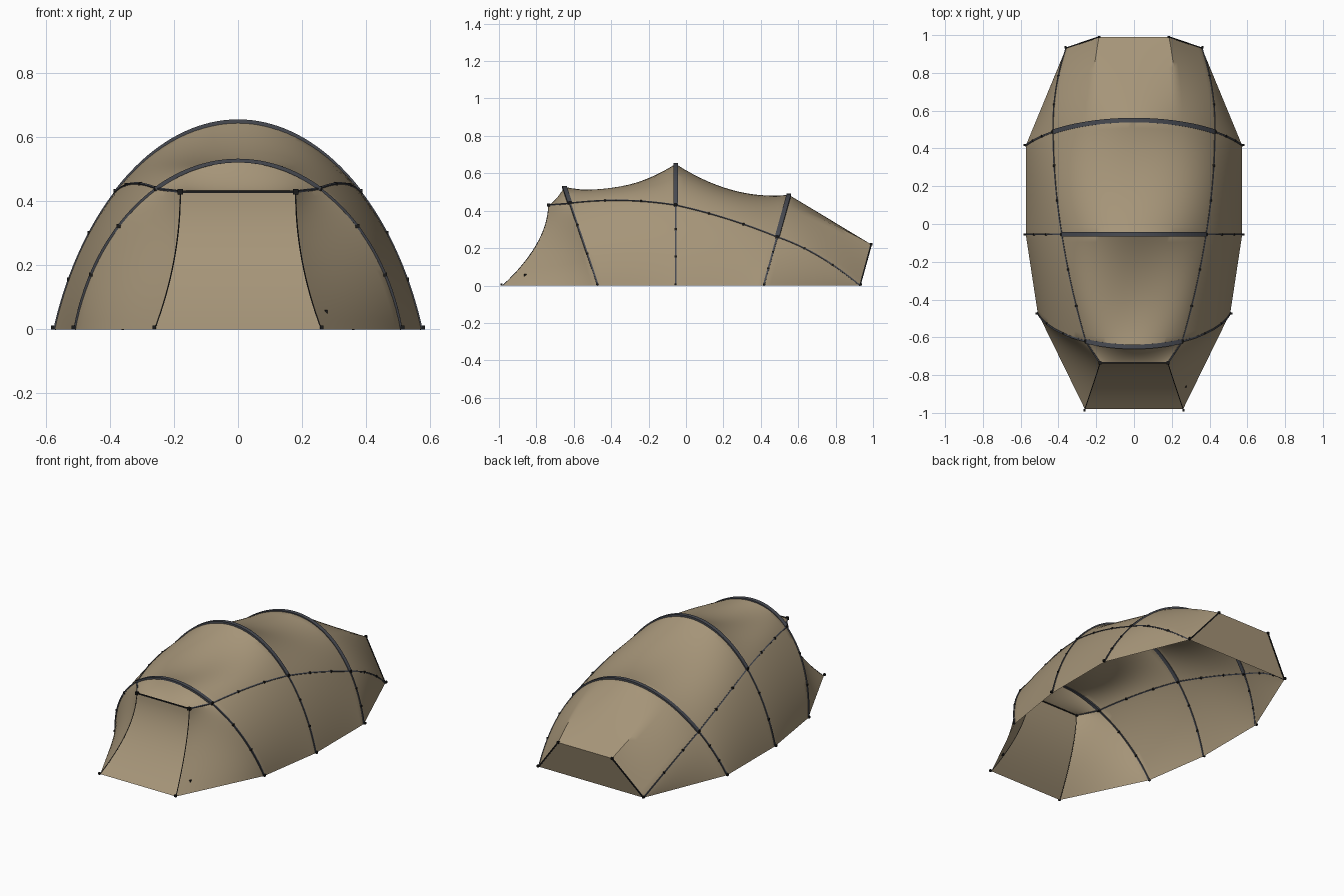
import bpy, bmesh
from math import sin, cos, asin, sqrt, pi
from mathutils import Vector

cube = bpy.data.objects.get("Cube")
if cube:
    bpy.data.objects.remove(cube, do_unlink=True)


def material(name, rgb):
    m = bpy.data.materials.new(name)
    m.use_nodes = True
    m.diffuse_color = (*rgb, 1)
    bsdf = m.node_tree.nodes["Principled BSDF"]
    bsdf.inputs["Base Color"].default_value = (*rgb, 1)
    bsdf.inputs["Roughness"].default_value = 0.8
    return m


TAN = material("tan canvas", (0.38, 0.30, 0.19))
GREY = material("dark grey webbing", (0.065, 0.07, 0.085))
BLACK = material("black fittings", (0.01, 0.01, 0.01))


def finish(name, bm, mat, smooth=False):
    bmesh.ops.remove_doubles(bm, verts=bm.verts, dist=0.0002)
    mesh = bpy.data.meshes.new(name)
    bm.to_mesh(mesh)
    bm.free()
    mesh.materials.append(mat)
    ob = bpy.data.objects.new(name, mesh)
    bpy.context.collection.objects.link(ob)
    if smooth:
        bpy.ops.object.select_all(action='DESELECT')
        ob.select_set(True)
        bpy.context.view_layer.objects.active = ob
        bpy.ops.object.shade_smooth_by_angle(angle=0.6)
    return ob


def add_grid(bm, rows):
    vs = [[bm.verts.new(p) for p in row] for row in rows]
    for a, b in zip(vs, vs[1:]):
        for j in range(len(a) - 1):
            bm.faces.new((a[j], a[j + 1], b[j + 1], b[j]))


# Cross-sections: u runs -1..1 across the tent, side seams lie at |u| = 0.5
def arch(w, h, seam_z, round_, y_base, y_top):
    seam = asin(seam_z / h)

    def section(u):
        a, side = abs(u), (1 if u >= 0 else -1)
        t = pi / 2 - (pi / 2 - seam) * 2 * a if a <= 0.5 else seam * 2 * (1 - a)
        x = w * (round_ * cos(t) + (1 - round_) * sqrt(max(0, 1 - sin(t))))
        return Vector((side * x, y_base + (y_top - y_base) * sin(t), h * sin(t)))
    return section


def porch(u):
    a, side = abs(u), (1 if u >= 0 else -1)
    if a <= 0.5:
        return Vector((0.36 * u, -0.735, 0.43))
    v = 2 * a - 1
    return Vector((side * (0.18 + 0.08 * v * v), -0.735 - 0.245 * v ** 1.9, 0.43 * (1 - v)))


def tail(u):
    a, side = abs(u), (1 if u >= 0 else -1)
    top, foot = Vector((0.185, 0.99, 0.22)), Vector((0.36, 0.93, 0))
    if a <= 0.25:
        p = Vector((0.74 * a, top.y, top.z))
    else:
        p = top.lerp(foot, min(1, 4 * a - 1))
    return Vector((side * p.x, p.y, p.z))


front_arch = arch(0.51, 0.527, 0.44, 0.65, -0.47, -0.65)
middle_arch = arch(0.573, 0.65, 0.43, 0.5, -0.055, -0.055)
rear_arch = arch(0.573, 0.485, 0.26, 0.4, 0.415, 0.55)

# Each bay: start, end, ridge sag, seam lift, seam bulge, lower panel bulge
BAYS = [(porch, front_arch, -0.012, 0.0, 0.0, -0.015),
        (front_arch, middle_arch, -0.062, 0.02, 0.01, 0.0),
        (middle_arch, rear_arch, -0.057, 0.013, 0.011, 0.0),
        (rear_arch, tail, 0.0, 0.028, 0.02, 0.0)]


def fabric(bay, u, s):
    start, end, sag, lift, bulge, low = bay
    p = start(u).lerp(end(u), s)
    q, a, side = 4 * s * (1 - s), abs(u), (1 if u >= 0 else -1)
    if a <= 0.5:
        m = 2 * a
        k = m * m * (3 - 2 * m)
        p.z += q * (sag + (lift - sag) * k)
        p.x += side * q * bulge * m
    else:
        v = 2 * a - 1
        p.z += q * lift * (1 - v)
        p.x += side * q * (bulge * (1 - v) + low * sin(pi * v))
    return p


# Canvas shell
N, S = 64, 14
US = [-1 + 2 * j / N for j in range(N + 1)]
bm = bmesh.new()
for bay in BAYS:
    add_grid(bm, [[fabric(bay, u, i / S) for u in US] for i in range(S + 1)])
bmesh.ops.dissolve_degenerate(bm, dist=0.0002, edges=bm.edges)
finish("canvas_shell", bm, TAN, True)

# Front door panel and rear wall
bm = bmesh.new()
add_grid(bm, [[porch(-1 + i / 28).lerp(porch(1 - i / 28), j / 6) for j in range(7)]
              for i in range(15)])
finish("front_door_panel", bm, TAN, True)
bm = bmesh.new()
add_grid(bm, [[tail(0.5), tail(-0.5)], [tail(0.25), tail(-0.25)]])
finish("rear_wall", bm, TAN)


def sweep(bm, pts, width, depth):
    """Rectangular strip along pts, its flat side facing out of the tent."""
    rings = []
    for i, p in enumerate(pts):
        t = (pts[min(i + 1, len(pts) - 1)] - pts[max(i - 1, 0)]).normalized()
        o = Vector((p.x, 0, p.z + 0.05))
        o = (o - t * o.dot(t)).normalized()
        s = t.cross(o) * width / 2
        o = o * depth / 2
        rings.append([bm.verts.new(p + d) for d in (s + o, o - s, -s - o, s - o)])
    for a, b in zip(rings, rings[1:]):
        for k in range(4):
            n = (k + 1) % 4
            bm.faces.new((a[k], a[n], b[n], b[k]))
    bm.faces.new(rings[0][::-1])
    bm.faces.new(rings[-1])


def span(f, a, b, n=16):
    return [f(a + (b - a) * i / n) for i in range(n + 1)]


# Pole sleeves over the roof, thin poles down the sides
for name, section in (("front", front_arch), ("middle", middle_arch), ("rear", rear_arch)):
    bm = bmesh.new()
    sweep(bm, span(section, -0.5, 0.5, 40), 0.024, 0.012)
    finish(name + "_pole_sleeve", bm, GREY)
    bm = bmesh.new()
    for side in (-1, 1):
        sweep(bm, span(section, side * 0.5, side), 0.009, 0.008)
    finish(name + "_pole_legs", bm, GREY)

# Side seams, canopy edge, door stitching and rear edge cords
bm = bmesh.new()
for bay in BAYS:
    for side in (-0.5, 0.5):
        sweep(bm, span(lambda s: fabric(bay, side, s), 0, 1), 0.007, 0.006)
finish("side_seams", bm, GREY)
bm = bmesh.new()
sweep(bm, span(porch, -0.5, 0.5, 2), 0.007, 0.007)
for side in (-1, 1):
    sweep(bm, span(tail, side * 0.25, side * 0.5, 4), 0.007, 0.007)
    sweep(bm, span(porch, side * 0.5, side), 0.003, 0.003)
finish("edge_cords", bm, BLACK)


def box(bm, p, size):
    vs = bmesh.ops.create_cube(bm, size=size)["verts"]
    bmesh.ops.translate(bm, verts=vs, vec=p)


# Clips where seams and poles meet, and toggles along them
clips, toggles, pegs = bmesh.new(), bmesh.new(), bmesh.new()
for side in (-1, 1):
    box(clips, porch(side * 0.5), 0.017)
    box(clips, tail(side * 0.25), 0.013)
    for section in (front_arch, middle_arch, rear_arch):
        box(clips, section(side * 0.5), 0.016)
        for u in (0.667, 0.833):
            box(toggles, section(side * u), 0.012)
    for bay in BAYS[1:]:
        for s in (0.33, 0.67):
            box(toggles, fabric(bay, side * 0.5, s), 0.011)
    # Ground pegs at the foot of every pole and corner
    for section in (porch, front_arch, middle_arch, rear_arch, tail):
        p = section(side)
        out = Vector((p.x, p.y, 0)).normalized() * 0.006
        box(pegs, p + out + Vector((0, 0, 0.006)), 0.012)
box(toggles, Vector((0.273, -0.86, 0.055)), 0.012)
finish("seam_clips", clips, BLACK)
finish("seam_toggles", toggles, BLACK)
finish("ground_pegs", pegs, BLACK)
